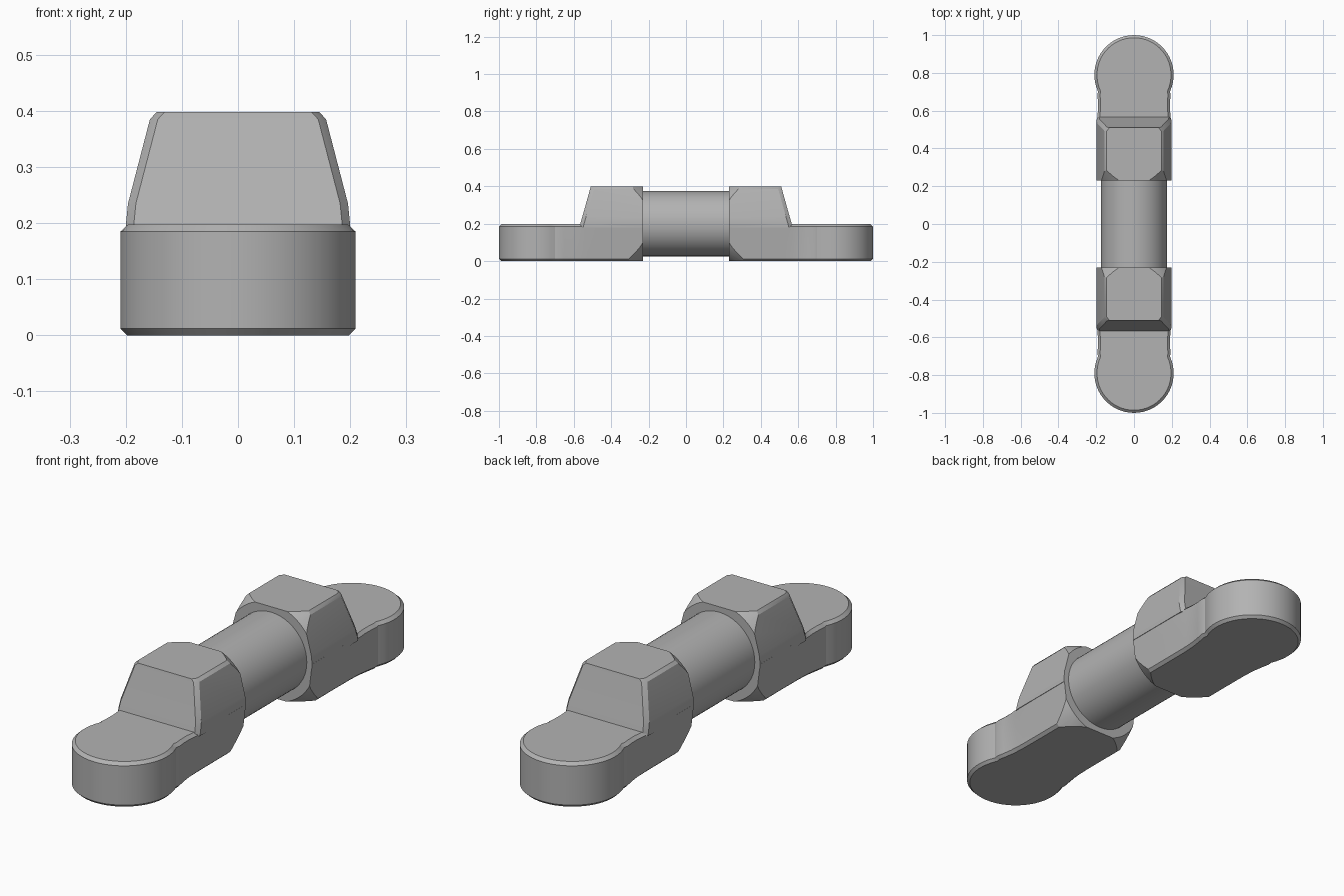
import bpy, bmesh, math
from mathutils import Matrix

cube = bpy.data.objects.get("Cube")
if cube:
    bpy.data.objects.remove(cube, do_unlink=True)

GREY = (0.45, 0.45, 0.45, 1.0)
mat = bpy.data.materials.new("plain grey")
mat.use_nodes = True
mat.diffuse_color = GREY
mat.node_tree.nodes["Principled BSDF"].inputs["Base Color"].default_value = GREY

AXIS_Z, INNER = 0.2, 0.23      # rod height, inner face of each end
FOOT_Y, FOOT_R = 0.79, 0.21    # round toe centre and radius


def make_object(name, bm):
    bmesh.ops.recalc_face_normals(bm, faces=bm.faces)
    mesh = bpy.data.meshes.new(name)
    bm.to_mesh(mesh)
    bm.free()
    mesh.materials.append(mat)
    obj = bpy.data.objects.new(name, mesh)
    bpy.context.collection.objects.link(obj)
    return obj


def loft(name, rings, side):
    """Closed solid through stacked rings of equal length."""
    bm = bmesh.new()
    loops = [[bm.verts.new((x, y * side, z)) for x, y, z in r] for r in rings]
    for a, b in zip(loops, loops[1:]):
        for i in range(len(a)):
            j = (i + 1) % len(a)
            bm.faces.new((a[i], a[j], b[j], b[i]))
    bm.faces.new(loops[0])
    bm.faces.new(loops[-1])
    return make_object(name, bm)


def cone(name, r1, r2, y1, y2, segments=64):
    """Cone or cylinder along y around the rod axis."""
    bm = bmesh.new()
    bmesh.ops.create_cone(bm, cap_ends=True, segments=segments, radius1=r1,
                          radius2=r2, depth=abs(y2 - y1))
    turn = math.radians(-90 if y2 > y1 else 90)
    bm.transform(Matrix.Translation((0, (y1 + y2) / 2, AXIS_Z)) @ Matrix.Rotation(turn, 4, 'X'))
    return make_object(name, bm)


def smooth(obj):
    bpy.ops.object.select_all(action='DESELECT')
    obj.select_set(True)
    bpy.context.view_layer.objects.active = obj
    bpy.ops.object.shade_smooth_by_angle(angle=math.radians(28))


def boolean(obj, other, operation):
    mod = obj.modifiers.new(operation.lower(), 'BOOLEAN')
    mod.operation, mod.solver, mod.object = operation, 'EXACT', other
    other.hide_render = True
    bpy.context.view_layer.objects.active = obj
    bpy.ops.object.modifier_apply(modifier=mod.name)
    bpy.data.objects.remove(other, do_unlink=True)


def ease(a, b, v):
    t = min(1, max(0, (v - a) / (b - a)))
    return t * t * (3 - 2 * t)


def foot_ring(z, inset, top=False):
    """Outline of the lower slab: straight shank, slight waist, round toe."""
    half = [(0.2, 0.2), (0.2, 0.42), (0.199, 0.53), (0.195, 0.57),
            (0.191, 0.61), (0.191, 0.65), (0.194, 0.685)]
    for i in range(17):
        a = math.radians(-25 + 115 * i / 16)
        half.append((FOOT_R * math.cos(a), FOOT_Y + FOOT_R * math.sin(a)))
    points = []
    for x, y in half:
        # the shank narrows toward the ground, the toe stays upright
        narrow = 0.025 * (1 - z / AXIS_Z) * (1 - ease(0.5, 0.7, y))
        d = inset * (ease(0.53, 0.57, y) if top else 1)
        if y > FOOT_Y:
            k = (FOOT_R - d) / FOOT_R
            points.append((x * k, FOOT_Y + (y - FOOT_Y) * k, z))
        else:
            points.append((x - narrow - d, y, z))
    return points + [(-x, y, z) for x, y, z in reversed(points[:-1])]


def block_ring(z, w, outer):
    """Upper block section with cut outer corners."""
    half = [(w, 0.2), (w, outer - 0.02), (w - 0.014, outer)]
    return [(x, y, z) for x, y in half] + [(-x, y, z) for x, y in reversed(half)]


def end_piece(name, side):
    foot = loft(name, [foot_ring(0, 0.012), foot_ring(0.012, 0),
                       foot_ring(0.1, 0), foot_ring(0.185, 0),
                       foot_ring(0.198, 0.014, True)], side)
    block = loft("upper_block", [block_ring(0.18, 0.1995, 0.57),
                                 block_ring(0.2, 0.1995, 0.565),
                                 block_ring(0.235, 0.196, 0.555),
                                 block_ring(0.385, 0.157, 0.513),
                                 block_ring(0.398, 0.145, 0.51)], side)
    boolean(foot, block, 'UNION')
    # conical chamfer on the face toward the rod
    cutter = cone("chamfer_cutter", 0.213, 0.213 + 0.6 * 0.97, side * INNER, side * 1.2)
    boolean(foot, cutter, 'INTERSECT')
    smooth(foot)


end_piece("front_end", -1)
end_piece("back_end", 1)

# rod joining the two ends
smooth(cone("centre_rod", 0.174, 0.174, -INNER - 0.01, INNER + 0.01))
